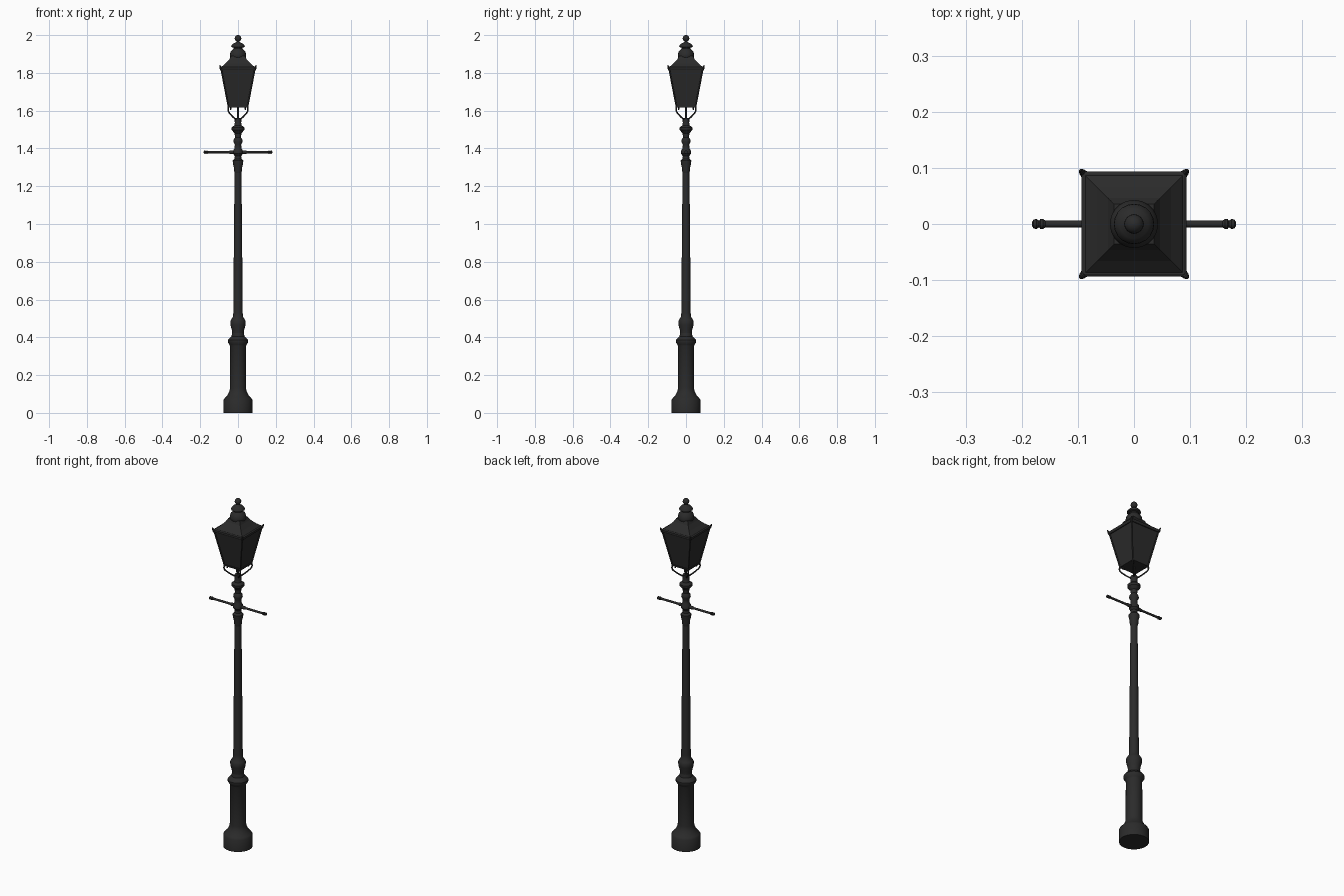
import bpy, bmesh, math
from mathutils import Matrix, Vector

if "Cube" in bpy.data.objects:
    bpy.data.objects.remove(bpy.data.objects["Cube"])

black = bpy.data.materials.new("black_iron")
black.diffuse_color = (0.024, 0.024, 0.024, 1)
black.use_nodes = True
black.node_tree.nodes["Principled BSDF"].inputs["Base Color"].default_value = black.diffuse_color


def finish(name, bm, smooth=True, angle=35):
    bmesh.ops.recalc_face_normals(bm, faces=bm.faces)
    me = bpy.data.meshes.new(name)
    bm.to_mesh(me)
    bm.free()
    ob = bpy.data.objects.new(name, me)
    bpy.context.collection.objects.link(ob)
    me.materials.append(black)
    if smooth:
        bpy.ops.object.select_all(action='DESELECT')
        ob.select_set(True)
        bpy.context.view_layer.objects.active = ob
        bpy.ops.object.shade_smooth_by_angle(angle=math.radians(angle))
    return ob


def loft(name, profile, sides=20, square=False, matrix=None, smooth=True, inset=None):
    """Stack rings of (radius, height); square rings use the half width."""
    bm = bmesh.new()
    n = 4 if square else sides
    k, off = (math.sqrt(2), math.pi / 4) if square else (1, 0)
    rings = [[bm.verts.new((r * k * math.cos(off + 2 * math.pi * i / n),
                            r * k * math.sin(off + 2 * math.pi * i / n), z))
              for i in range(n)] for r, z in profile]
    for a, b in zip(rings, rings[1:]):
        for i in range(n):
            bm.faces.new((a[i], a[(i + 1) % n], b[(i + 1) % n], b[i]))
    bm.faces.new(rings[0][::-1])
    bm.faces.new(rings[-1])
    if inset:
        bmesh.ops.recalc_face_normals(bm, faces=bm.faces)
        bmesh.ops.inset_individual(bm, faces=bm.faces[:], thickness=inset, depth=0)
        bmesh.ops.recalc_face_normals(bm, faces=bm.faces)
        panes = [f for f in bm.faces if all(len(e.link_faces) == 2 for e in f.edges)
                 and f.calc_area() > 0.004]
        bmesh.ops.inset_individual(bm, faces=panes, thickness=0.0005, depth=-0.003)
    if matrix:
        bm.transform(matrix)
    return finish(name, bm, smooth)


def tube(name, pts, radius):
    """Round rod through a smooth path."""
    cu = bpy.data.curves.new(name, 'CURVE')
    cu.dimensions = '3D'
    cu.bevel_depth = radius
    cu.bevel_resolution = 2
    cu.resolution_u = 5
    cu.use_fill_caps = True
    sp = cu.splines.new('BEZIER')
    sp.bezier_points.add(len(pts) - 1)
    for bp, p in zip(sp.bezier_points, pts):
        bp.co = p
        bp.handle_left_type = bp.handle_right_type = 'AUTO'
    ob = bpy.data.objects.new(name, cu)
    bpy.context.collection.objects.link(ob)
    cu.materials.append(black)
    bpy.ops.object.select_all(action='DESELECT')
    ob.select_set(True)
    bpy.context.view_layer.objects.active = ob
    bpy.ops.object.convert(target='MESH')


# Base pedestal
loft("base", [(.077, 0), (.077, .068), (.07, .078), (.058, .09), (.05, .105), (.045, .115),
              (.043, .13), (.042, .355), (.046, .362), (.054, .375), (.054, .385),
              (.046, .395), (.034, .405), (.031, .425)], sides=24)
# Lower baluster and tapering post
loft("post", [(.031, .42), (.033, .44), (.04, .465), (.041, .485), (.036, .495), (.026, .51),
              (.025, .53), (.021, 1.0), (.018, 1.275)])
# Turned mouldings at the top of the post
loft("upper_mouldings", [(.018, 1.27), (.022, 1.285), (.022, 1.3), (.027, 1.32), (.028, 1.335),
                         (.018, 1.345), (.017, 1.36), (.026, 1.372), (.026, 1.388),
                         (.018, 1.4), (.017, 1.42), (.025, 1.436), (.024, 1.446),
                         (.016, 1.458), (.018, 1.48), (.033, 1.497), (.034, 1.51),
                         (.02, 1.522), (.017, 1.535), (.018, 1.562)])
# Gas pipe up into the lantern
loft("gas_pipe", [(.005, 1.555), (.005, 1.63)], sides=10)

# Ladder bar arms
for side, word in ((1, "right"), (-1, "left")):
    m = Matrix.Translation((0, 0, 1.38)) @ Matrix.Rotation(side * math.pi / 2, 4, 'Y')
    loft("ladder_arm_" + word, [(.009, .01), (.009, .04), (.006, .055), (.006, .158),
                                (.009, .162), (.009, .167), (.006, .169), (.009, .174),
                                (.008, .179), (.003, .182)], sides=12, matrix=m)

# Scroll brackets and roof horns on the four diagonals
scroll = [(.012, 1.553), (.037, 1.578), (.052, 1.602), (.049, 1.619), (.039, 1.616), (.04, 1.605)]
for i in range(4):
    sx, sy = (1, -1)[i % 2], (1, -1)[i // 2]
    tube("scroll_bracket_%d" % i, [(sx * r, sy * r, z) for r, z in scroll], .004)
    d = Vector((sx * .3, sy * .3, 1)).normalized()
    m = Matrix.Translation((sx * .089, sy * .089, 1.818)) @ d.to_track_quat('Z', 'Y').to_matrix().to_4x4()
    loft("roof_horn_%d" % i, [(.007, 0), (.006, .012), (.002, .025)], sides=8, matrix=m)
    # Corner bar of the lantern
    a, b = Vector((sx * .051, sy * .051, 1.622)), Vector((sx * .089, sy * .089, 1.82))
    m = Matrix.Translation(a) @ (b - a).to_track_quat('Z', 'Y').to_matrix().to_4x4()
    loft("corner_bar_%d" % i, [(.004, 0), (.004, (b - a).length)], sides=8, matrix=m)

# Lantern body with recessed panes, rims and roof
loft("lantern_body", [(.052, 1.62), (.09, 1.82)], square=True, smooth=False, inset=.005)
loft("lantern_bottom_rim", [(.054, 1.618), (.055, 1.626)], square=True, smooth=False)
loft("lantern_top_rim", [(.091, 1.816), (.094, 1.822), (.094, 1.83), (.089, 1.833)],
     square=True, smooth=False)
loft("roof", [(.09, 1.83), (.066, 1.85), (.046, 1.872), (.036, 1.89)], square=True, smooth=False)

# Vent cap and ball finial
loft("vent_cap", [(.036, 1.872), (.043, 1.885), (.043, 1.897), (.039, 1.912), (.029, 1.923),
                  (.024, 1.928), (.024, 1.934), (.036, 1.937), (.035, 1.944), (.026, 1.955),
                  (.012, 1.961), (.007, 1.966), (.007, 1.972)])
ball = [(.0175 * math.sin(math.pi * t / 10), 1.9825 - .0175 * math.cos(math.pi * t / 10))
        for t in range(1, 10)]
loft("ball_finial", ball + [(.0005, 2.0)], sides=16)
